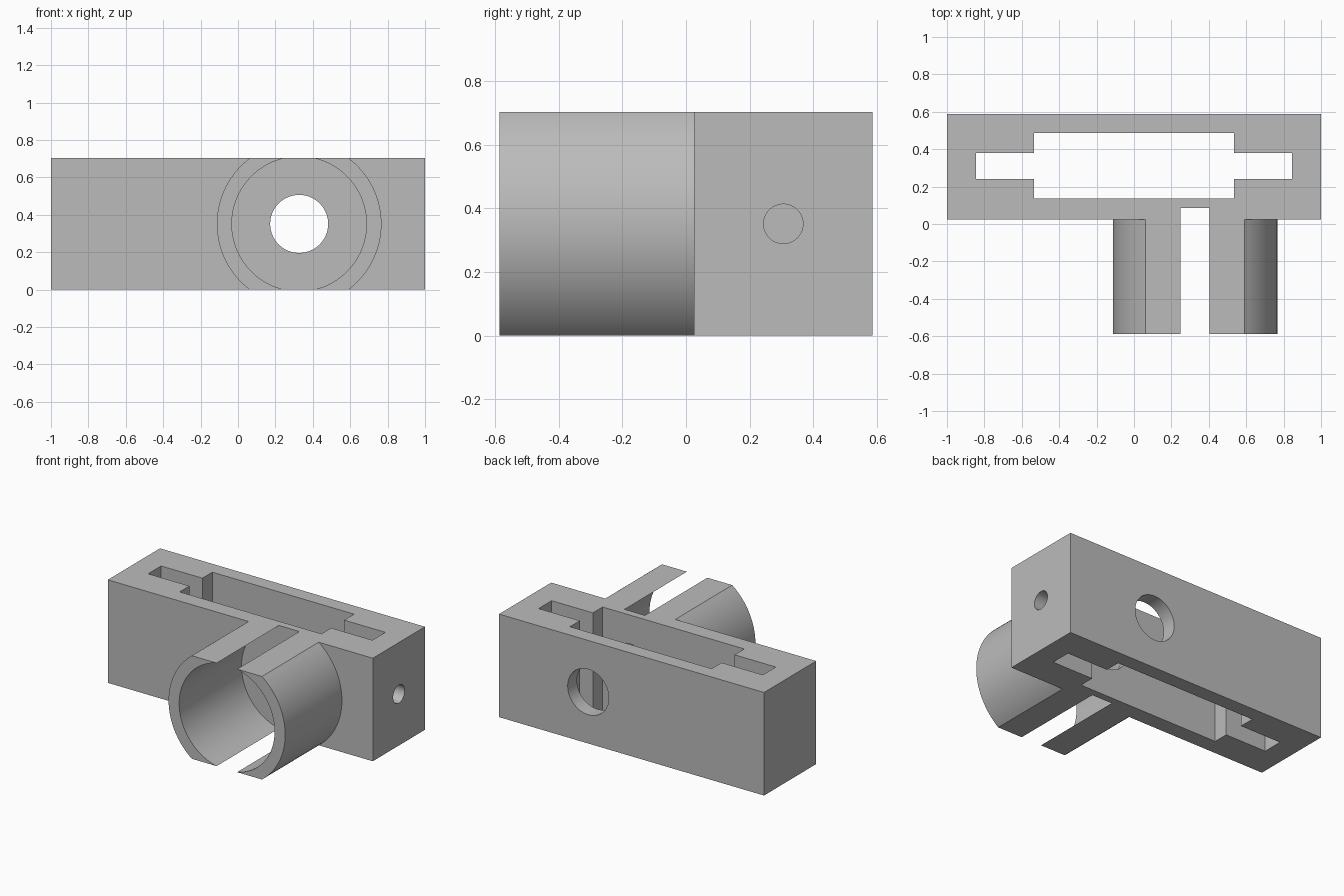
import bpy, bmesh, math
from mathutils import Matrix, Vector

cube = bpy.data.objects.get("Cube")
if cube:
    bpy.data.objects.remove(cube, do_unlink=True)

H = 0.703                      # overall height
CX, CZ = 0.327, H / 2          # clamp axis
BACK, WALL, FRONT = 0.587, 0.025, -0.587

grey = bpy.data.materials.new("light grey")
grey.use_nodes = True
colour = (0.5, 0.5, 0.5, 1)
grey.diffuse_color = colour
grey.node_tree.nodes["Principled BSDF"].inputs["Base Color"].default_value = colour


def finish(name, bm):
    bmesh.ops.recalc_face_normals(bm, faces=bm.faces)
    mesh = bpy.data.meshes.new(name)
    bm.to_mesh(mesh)
    bm.free()
    mesh.materials.append(grey)
    obj = bpy.data.objects.new(name, mesh)
    bpy.context.collection.objects.link(obj)
    return obj


def box(name, lo, hi):
    lo, hi = Vector(lo), Vector(hi)
    bm = bmesh.new()
    bmesh.ops.create_cube(bm, size=1, matrix=Matrix.Translation((lo + hi) / 2)
                          @ Matrix.Diagonal((*(hi - lo), 1)))
    return finish(name, bm)


def rod(name, axis, start, end, radius, segments=96):
    start, end = Vector(start), Vector(end)
    bm = bmesh.new()
    bmesh.ops.create_cone(bm, cap_ends=True, segments=segments, radius1=radius, radius2=radius,
                          depth=(end - start).length,
                          matrix=Matrix.Translation((start + end) / 2)
                          @ Matrix.Rotation(math.pi / 2, 4, axis))
    return finish(name, bm)


def combine(target, tool, operation):
    mod = target.modifiers.new(tool.name, 'BOOLEAN')
    mod.operation, mod.object, mod.solver = operation, tool, 'EXACT'
    bpy.ops.object.select_all(action='DESELECT')
    bpy.context.view_layer.objects.active = target
    target.select_set(True)
    bpy.ops.object.modifier_apply(modifier=mod.name)
    bpy.data.objects.remove(tool, do_unlink=True)


# Main block
body = box("clamp_bracket", (-1, WALL, 0), (1, BACK, H))

# Round collar with flat top and bottom, as an extruded profile
R = 0.44
limit = math.asin(CZ / R)
steps = 32
bm = bmesh.new()
ring = []
for side in (0, math.pi):
    for i in range(steps + 1):
        a = side - limit + 2 * limit * i / steps
        ring.append(bm.verts.new((CX + R * math.cos(a), FRONT, CZ + R * math.sin(a))))
face = bm.faces.new(ring)
ext = bmesh.ops.extrude_face_region(bm, geom=[face])
moved = [v for v in ext["geom"] if isinstance(v, bmesh.types.BMVert)]
bmesh.ops.translate(bm, verts=moved, vec=(0, 0.06 - FRONT, 0))
combine(body, finish("collar", bm), 'UNION')

# Collar bore, sunk slightly into the block and splitting the collar
combine(body, rod("bore", 'X', (CX, -0.7, CZ), (CX, 0.085, CZ), 0.36, 128), 'DIFFERENCE')

# Stepped pocket through the height
pocket = box("pocket", (-0.535, 0.135, -0.1), (0.535, 0.487, H + 0.1))
combine(pocket, box("pocket_ends", (-0.846, 0.24, -0.1), (0.846, 0.38, H + 0.1)), 'UNION')
combine(body, pocket, 'DIFFERENCE')

# Through hole along the clamp axis and small screw hole in the left end
combine(body, rod("axle_hole", 'X', (CX, 0, CZ), (CX, 0.7, CZ), 0.155), 'DIFFERENCE')
combine(body, rod("screw_hole", 'Y', (0.7, 0.306, CZ), (1.1, 0.306, CZ), 0.062, 48), 'DIFFERENCE')

bpy.ops.object.select_all(action='DESELECT')
body.select_set(True)
bpy.context.view_layer.objects.active = body
bpy.ops.object.shade_smooth_by_angle(angle=math.radians(25))
